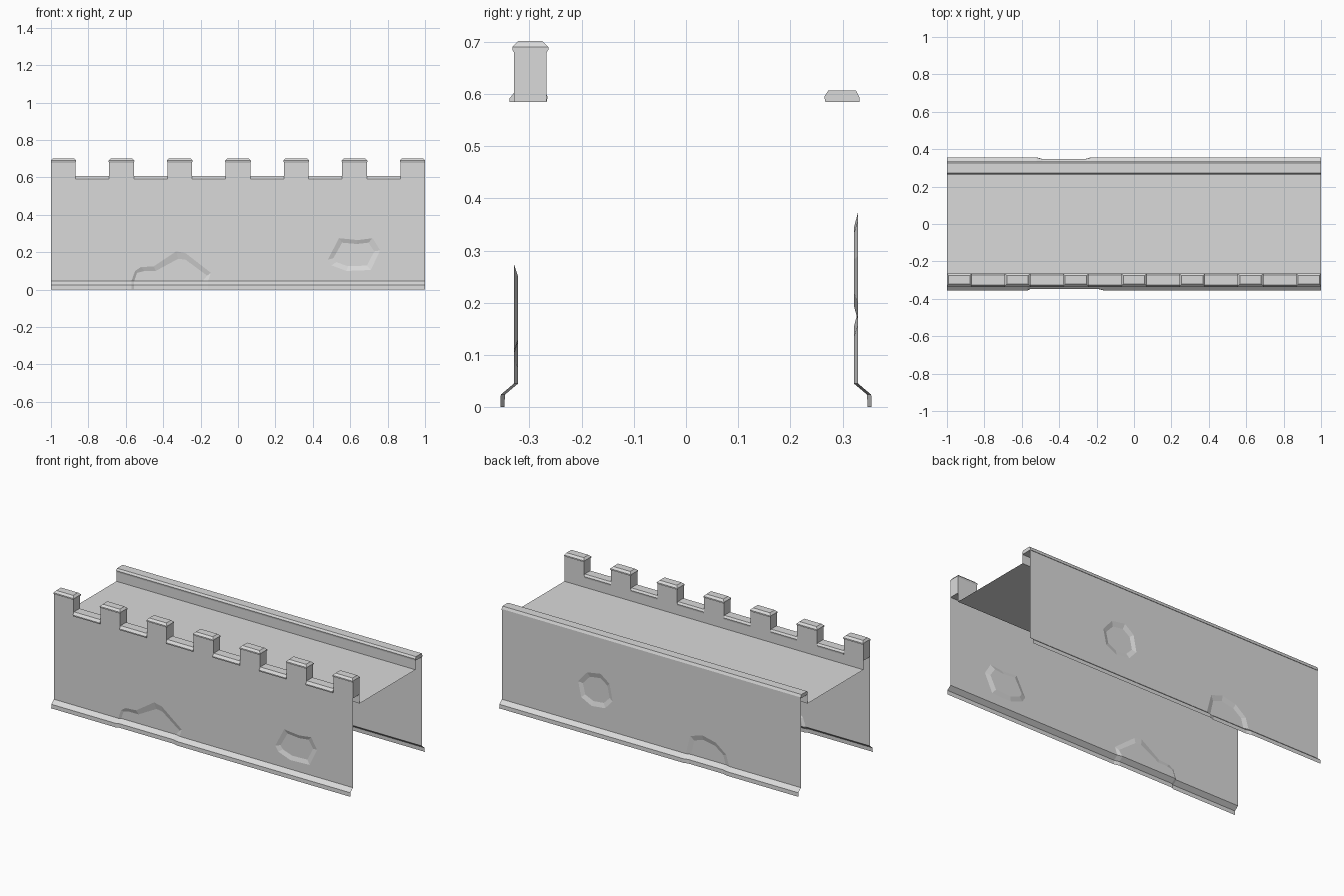
import bpy, bmesh
from mathutils import Vector

cube = bpy.data.objects.get("Cube")
if cube:
    bpy.data.objects.remove(cube)

stone = bpy.data.materials.new("pale grey stone")
stone.use_nodes = True
GREY = (0.7, 0.7, 0.7, 1)
stone.diffuse_color = GREY
stone.node_tree.nodes["Principled BSDF"].inputs["Base Color"].default_value = GREY

WALL, INNER = 0.33, 0.267      # outer and inner wall planes
SKIRT, LEDGE, SILL, DECK, TOP = 0.045, 0.585, 0.607, 0.53, 0.702
DEPTH = 0.008                  # depth of the chipped areas


def finish(name, bm, outward=None):
    """Turn a bmesh into an object; sheets are turned to face outward."""
    if outward is None:
        bmesh.ops.recalc_face_normals(bm, faces=bm.faces)
    else:
        bm.normal_update()
        for f in bm.faces:
            if f.normal.dot(Vector(outward)) < 0:
                f.normal_flip()
    mesh = bpy.data.meshes.new(name)
    bm.to_mesh(mesh)
    bm.free()
    mesh.materials.append(stone)
    obj = bpy.data.objects.new(name, mesh)
    bpy.context.collection.objects.link(obj)
    return obj


def sweep(name, rows, outward=None, caps=False):
    """Skin a row of matching sections."""
    bm = bmesh.new()
    sections = [[bm.verts.new(p) for p in row] for row in rows]
    for a, b in zip(sections, sections[1:]):
        n = len(a)
        for i in range(n if caps else n - 1):
            j = (i + 1) % n
            bm.faces.new((a[i], a[j], b[j], b[i]))
    if caps:
        bm.faces.new(sections[0])
        bm.faces.new(sections[-1])
    return finish(name, bm, outward)


def wall_panel(name, side, arch, arch_in, chip):
    """Wall sheet with an arched chip at its foot and a closed chip higher up."""
    bm = bmesh.new()

    def points(pts, inset=0):
        return [bm.verts.new((x, side * (WALL - inset), z)) for x, z in pts]

    outer, inner = points(arch), points(arch_in, DEPTH)
    cx = sum(p[0] for p in chip) / len(chip)
    cz = sum(p[1] for p in chip) / len(chip)
    ring = points(chip)
    floor = points([(cx + (x - cx) * 0.78, cz + (z - cz) * 0.72) for x, z in chip], DEPTH)
    border = (points([(-1, SKIRT)]) + outer
              + points([(1, SKIRT), (1, LEDGE), (-1, LEDGE)]))
    edges = [bm.edges.new((loop[i], loop[i - 1]))
             for loop in (border, ring) for i in range(len(loop))]
    bmesh.ops.triangle_fill(bm, edges=edges, use_beauty=True, normal=(0, side, 0))
    # sloping rims and sunken floors
    for i in range(len(outer) - 1):
        bm.faces.new((outer[i], outer[i + 1], inner[i + 1], inner[i]))
    for i in range(len(ring)):
        bm.faces.new((ring[i - 1], ring[i], floor[i], floor[i - 1]))
    bm.faces.new(inner)
    bm.faces.new(floor)
    finish(name, bm, (0, side, 0))


def skirt(name, side, arch, arch_in):
    """Flared foot, pushed in below the arched chip."""
    stations = [(-1, 0), (arch[0][0], 0), (arch_in[0][0], DEPTH),
                (arch_in[-1][0], DEPTH), (arch[-1][0], 0), (1, 0)]
    profile = [(WALL, SKIRT), (0.355, 0.024), (0.356, 0)]
    sweep(name, [[(x, side * (y - d), z) for y, z in profile]
                 for x, d in stations], (0, side, 0))


# chips, as (x, z) outlines
front_arch = [(-0.57, SKIRT), (-0.55, 0.1), (-0.52, 0.12), (-0.45, 0.125),
              (-0.33, 0.205), (-0.28, 0.195), (-0.145, 0.09), (-0.16, SKIRT)]
front_arch_in = [(-0.555, SKIRT), (-0.54, 0.09), (-0.5, 0.1), (-0.44, 0.1),
                 (-0.32, 0.165), (-0.28, 0.16), (-0.165, 0.075), (-0.19, SKIRT)]
front_chip = [(0.48, 0.16), (0.54, 0.275), (0.64, 0.265), (0.72, 0.275),
              (0.76, 0.21), (0.71, 0.105), (0.58, 0.1), (0.5, 0.13)]
back_arch = [(-0.52, SKIRT), (-0.5, 0.11), (-0.43, 0.165), (-0.34, 0.185),
             (-0.26, 0.16), (-0.23, SKIRT)]
back_arch_in = [(-0.49, SKIRT), (-0.475, 0.1), (-0.42, 0.14), (-0.34, 0.155),
                (-0.28, 0.135), (-0.26, SKIRT)]
back_chip = [(0.26, 0.23), (0.28, 0.33), (0.34, 0.375), (0.43, 0.36),
             (0.49, 0.29), (0.47, 0.2), (0.4, 0.165), (0.31, 0.175)]

wall_panel("front_wall", -1, front_arch, front_arch_in, front_chip)
wall_panel("back_wall", 1, back_arch, back_arch_in, back_chip)
skirt("front_skirt", -1, front_arch, front_arch_in)
skirt("back_skirt", 1, back_arch, back_arch_in)

# walkway and the inner faces of both parapets
sweep("walkway", [[(x, -INNER, DECK), (x, INNER, DECK)] for x in (-1, 1)], (0, 0, 1))
for side, label in ((-1, "front"), (1, "back")):
    sweep(label + "_parapet_inner_face",
          [[(x, side * INNER, DECK), (x, side * INNER, LEDGE)] for x in (-1, 1)],
          (0, -side, 0))


def coping(name, x0, x1, side, lip):
    """Chamfered strip along the top of a parapet."""
    profile = [(INNER, LEDGE), (0.265, 0.595), (0.273, SILL), (0.326, SILL),
               (WALL + lip, 0.592), (WALL + lip, LEDGE)]
    sweep(name, [[(x, side * y, z) for y, z in profile] for x in (x0, x1)], caps=True)


coping("back_coping", -1, 1, 1, 0.003)


def merlon(name, x0, x1):
    """Upright block with a slightly wider chamfered cap."""
    def rect(grow, z):
        a, b = max(x0 - grow, -1), min(x1 + grow, 1)
        near, far = -WALL - grow, -INNER + grow
        return [(a, near, z), (b, near, z), (b, far, z), (a, far, z)]
    sweep(name, [rect(0, LEDGE), rect(0, 0.68), rect(0.003, 0.685),
                 rect(0.003, 0.69), rect(-0.009, TOP)], caps=True)


# battlements: blocks at an even pitch with low sills between
PITCH, HALF = 0.3115, 0.066
centres = [(i - 3) * PITCH for i in range(7)]
for i, c in enumerate(centres):
    merlon(f"merlon_{i + 1}", max(c - HALF, -1), min(c + HALF, 1))
for i, (a, b) in enumerate(zip(centres, centres[1:])):
    coping(f"sill_{i + 1}", a + HALF, b - HALF, -1, 0.008)
